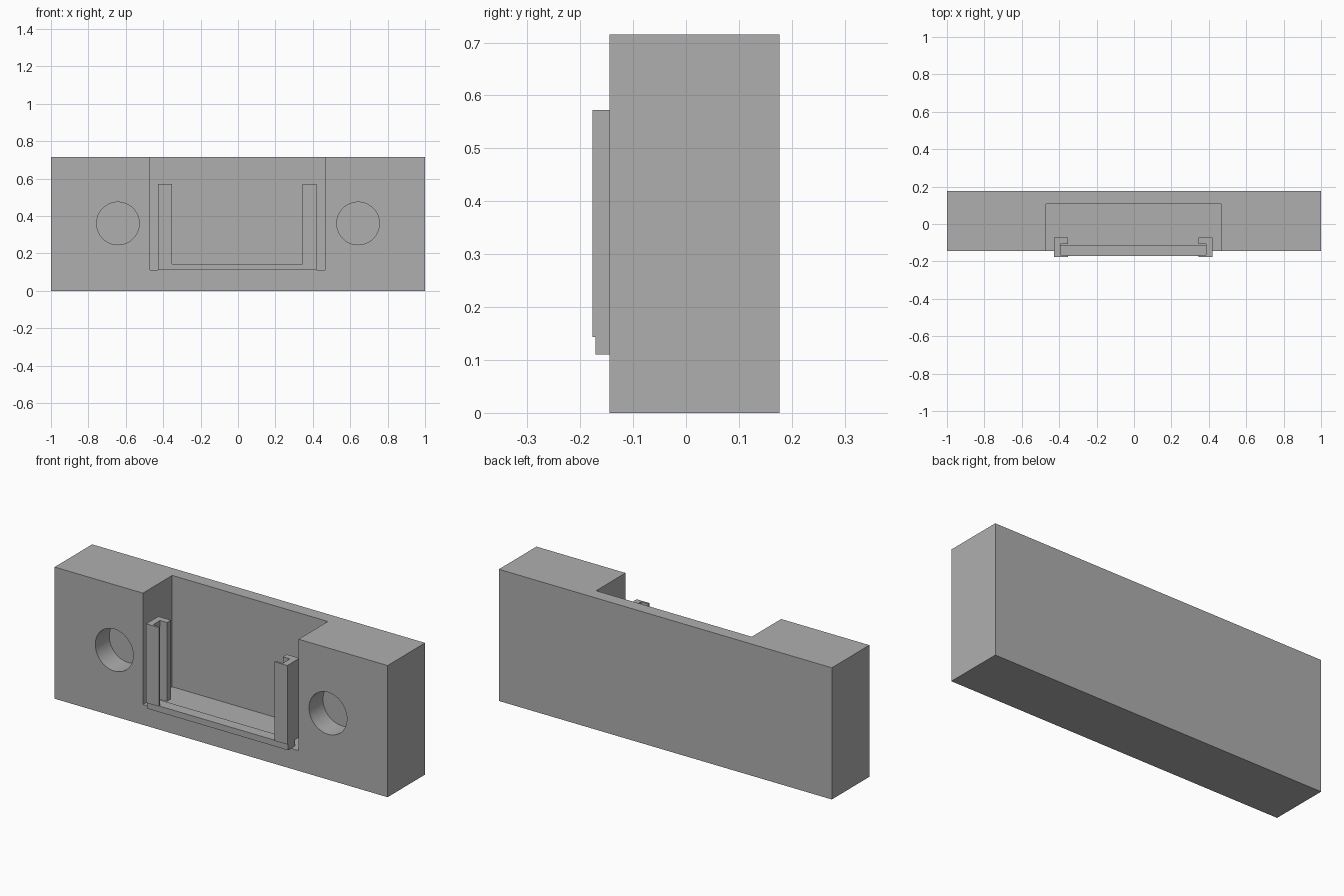
import bpy
import bmesh
from math import pi, radians
from mathutils import Matrix

cube = bpy.data.objects.get("Cube")
if cube:
    bpy.data.objects.remove(cube, do_unlink=True)

grey = bpy.data.materials.new("plain grey")
grey.use_nodes = True
colour = (0.43, 0.43, 0.43, 1)
grey.diffuse_color = colour
grey.node_tree.nodes["Principled BSDF"].inputs["Base Color"].default_value = colour


def finish(name, bm):
    bmesh.ops.recalc_face_normals(bm, faces=bm.faces[:])
    mesh = bpy.data.meshes.new(name)
    bm.to_mesh(mesh)
    bm.free()
    mesh.materials.append(grey)
    obj = bpy.data.objects.new(name, mesh)
    bpy.context.collection.objects.link(obj)
    return obj


def prism(name, outline, z0, z1):
    """Extrude a plan outline upward from z0 to z1."""
    bm = bmesh.new()
    face = bm.faces.new([bm.verts.new((x, y, z0)) for x, y in outline])
    top = bmesh.ops.extrude_face_region(bm, geom=[face])["geom"]
    verts = [v for v in top if isinstance(v, bmesh.types.BMVert)]
    bmesh.ops.translate(bm, verts=verts, vec=(0, 0, z1 - z0))
    return finish(name, bm)


FRONT, BACK, HEIGHT = -0.145, 0.177, 0.715
FLOOR, LEDGE, RAIL_TOP = 0.11, 0.143, 0.572
MIDDLE = -0.004  # centre line of the pocket and bracket

# Block with an open-topped pocket in its front
LEFT, RIGHT, POCKET_BACK = 0.465, -0.47, 0.107
body = prism("block", [(-1, FRONT), (1, FRONT), (1, BACK), (-1, BACK)], 0, HEIGHT)
pocket = prism("pocket_cutter", [(RIGHT, -0.3), (LEFT, -0.3),
                                 (LEFT, POCKET_BACK), (RIGHT, POCKET_BACK)], FLOOR, 1)
cutters = [pocket]

# Blind round screw holes on both sides
HOLE_DEPTH = 0.12
for side, word in ((1, "left"), (-1, "right")):
    bm = bmesh.new()
    place = Matrix.Translation((side * 0.642, FRONT, 0.36)) @ Matrix.Rotation(pi / 2, 4, "X")
    bmesh.ops.create_cone(bm, cap_ends=True, segments=64, radius1=0.114,
                          radius2=0.114, depth=2 * HOLE_DEPTH, matrix=place)
    cutters.append(finish(word + "_hole_cutter", bm))

bpy.context.view_layer.objects.active = body
for cutter in cutters:
    cutter.hide_render = True
    mod = body.modifiers.new("cut", "BOOLEAN")
    mod.operation = "DIFFERENCE"
    mod.solver = "EXACT"
    mod.object = cutter
    bpy.ops.object.modifier_apply(modifier=mod.name)
for cutter in cutters:
    bpy.data.objects.remove(cutter, do_unlink=True)

bpy.ops.object.select_all(action="DESELECT")
body.select_set(True)
bpy.ops.object.shade_smooth_by_angle(angle=radians(30))

# Channel rails, open toward the middle, with a thin front lip
OUTER, WEB, INNER = 0.424, 0.39, 0.348
LIP, LIP_BACK, SLOT_BACK, RAIL_BACK = -0.177, -0.166, -0.106, -0.072
channel = [(OUTER, LIP), (INNER, LIP), (INNER, LIP_BACK), (WEB, LIP_BACK),
           (WEB, SLOT_BACK), (INNER, SLOT_BACK), (INNER, RAIL_BACK), (OUTER, RAIL_BACK)]
for side, word in ((1, "left"), (-1, "right")):
    prism(word + "_rail", [(MIDDLE + side * x, y) for x, y in channel], LEDGE, RAIL_TOP)

# Ledge joining the rails at the pocket floor
ends = (MIDDLE - OUTER, MIDDLE + OUTER)
prism("bottom_ledge", [(ends[0], -0.171), (ends[1], -0.171),
                       (ends[1], -0.111), (ends[0], -0.111)], FLOOR, LEDGE)
